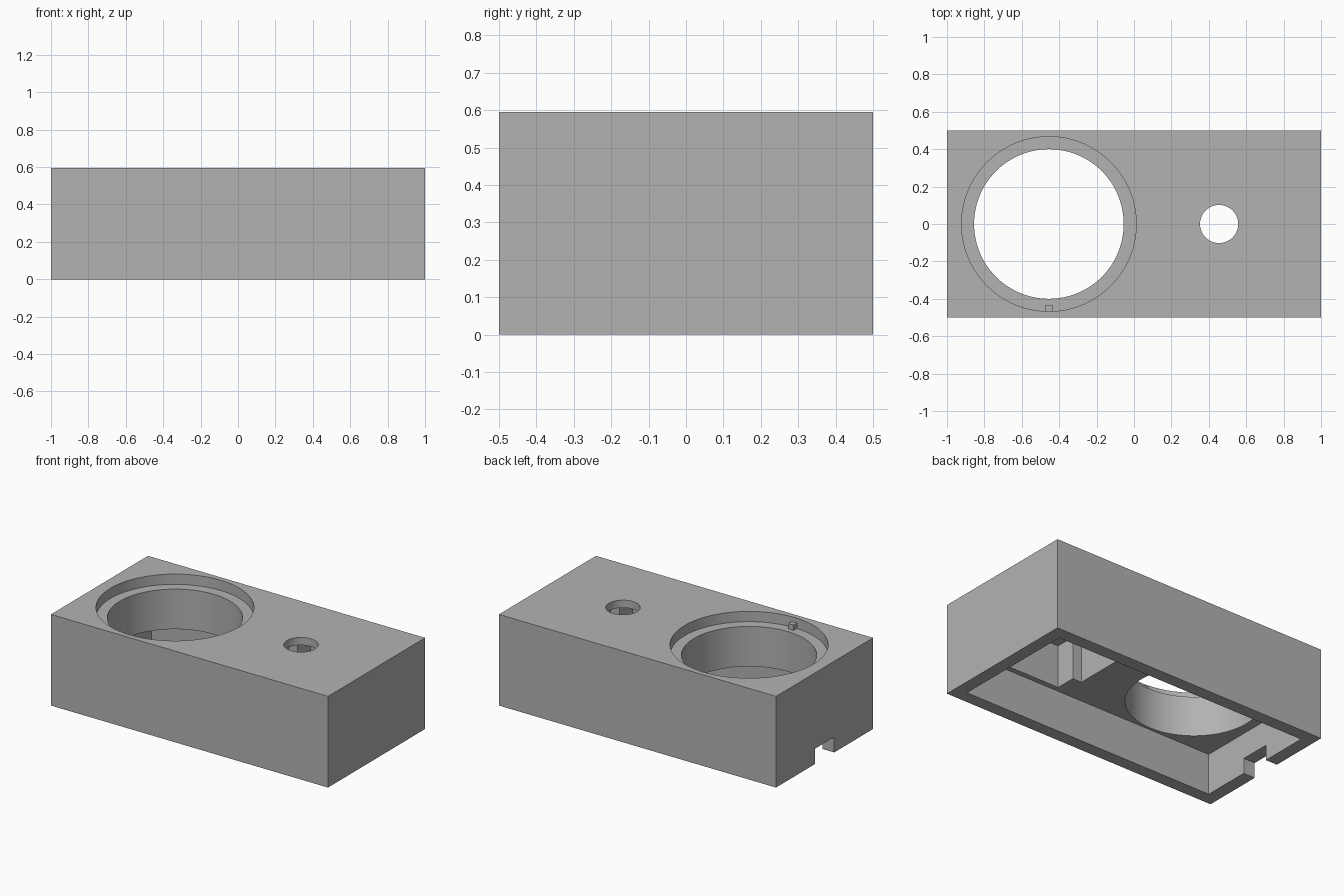
import bpy

cube = bpy.data.objects.get("Cube")
if cube:
    bpy.data.objects.remove(cube, do_unlink=True)

HEIGHT, CEILING, LEDGE, ROOF = 0.595, 0.267, 0.528, 0.545
DIAL_X, BUTTON_X = -0.455, 0.455

grey = bpy.data.materials.new("plain grey")
grey.use_nodes = True
grey.diffuse_color = (0.45, 0.45, 0.45, 1)
grey.node_tree.nodes["Principled BSDF"].inputs["Base Color"].default_value = (0.45, 0.45, 0.45, 1)


def box(name, x, y, z):
    """Box spanning the given (low, high) ranges."""
    ranges = (x, y, z)
    bpy.ops.mesh.primitive_cube_add(size=1, location=[(a + b) / 2 for a, b in ranges])
    ob = bpy.context.object
    ob.name = name
    ob.scale = [b - a for a, b in ranges]
    bpy.ops.object.transform_apply(location=True, rotation=False, scale=True)
    ob.data.materials.append(grey)
    return ob


def disc(name, x, radius, z):
    """Upright cylinder on the centre line, spanning z = (low, high)."""
    bpy.ops.mesh.primitive_cylinder_add(vertices=96, radius=radius, depth=z[1] - z[0],
                                        location=(x, 0, (z[0] + z[1]) / 2))
    ob = bpy.context.object
    ob.name = name
    ob.data.materials.append(grey)
    return ob


# Solid case block
case = box("case", (-1, 1), (-0.5, 0.5), (0, HEIGHT))

# Hollow underside, stepped pocket under the small hole, cable notch, bores
cutters = [
    box("cavity_cutter", (-0.917, 0.917), (-0.417, 0.417), (-0.1, CEILING)),
    box("pocket_cutter", (BUTTON_X - 0.2, BUTTON_X + 0.2), (-0.383, 0.383), (0.1, ROOF)),
    box("pocket_side_cutter", (BUTTON_X - 0.265, BUTTON_X + 0.265), (-0.25, 0.25), (0.1, ROOF)),
    box("notch_cutter", (-1.1, -0.8), (-0.1, 0.1), (-0.1, 0.1)),
    disc("recess_cutter", DIAL_X, 0.467, (LEDGE, 0.7)),
    disc("bore_cutter", DIAL_X, 0.4, (0.15, 0.7)),
    disc("button_cutter", BUTTON_X, 0.102, (0.4, 0.7)),
]
bpy.ops.object.select_all(action="DESELECT")
bpy.context.view_layer.objects.active = case
case.select_set(True)
for cutter in cutters:
    cut = case.modifiers.new(cutter.name, "BOOLEAN")
    cut.operation = "DIFFERENCE"
    cut.solver = "EXACT"
    cut.object = cutter
    bpy.ops.object.modifier_apply(modifier=cut.name)
    bpy.data.objects.remove(cutter, do_unlink=True)
bpy.ops.object.shade_smooth_by_angle()

# Small locating key on the recess ledge
box("locating_key", (DIAL_X - 0.018, DIAL_X + 0.018), (-0.468, -0.432), (LEDGE - 0.005, LEDGE + 0.035))
